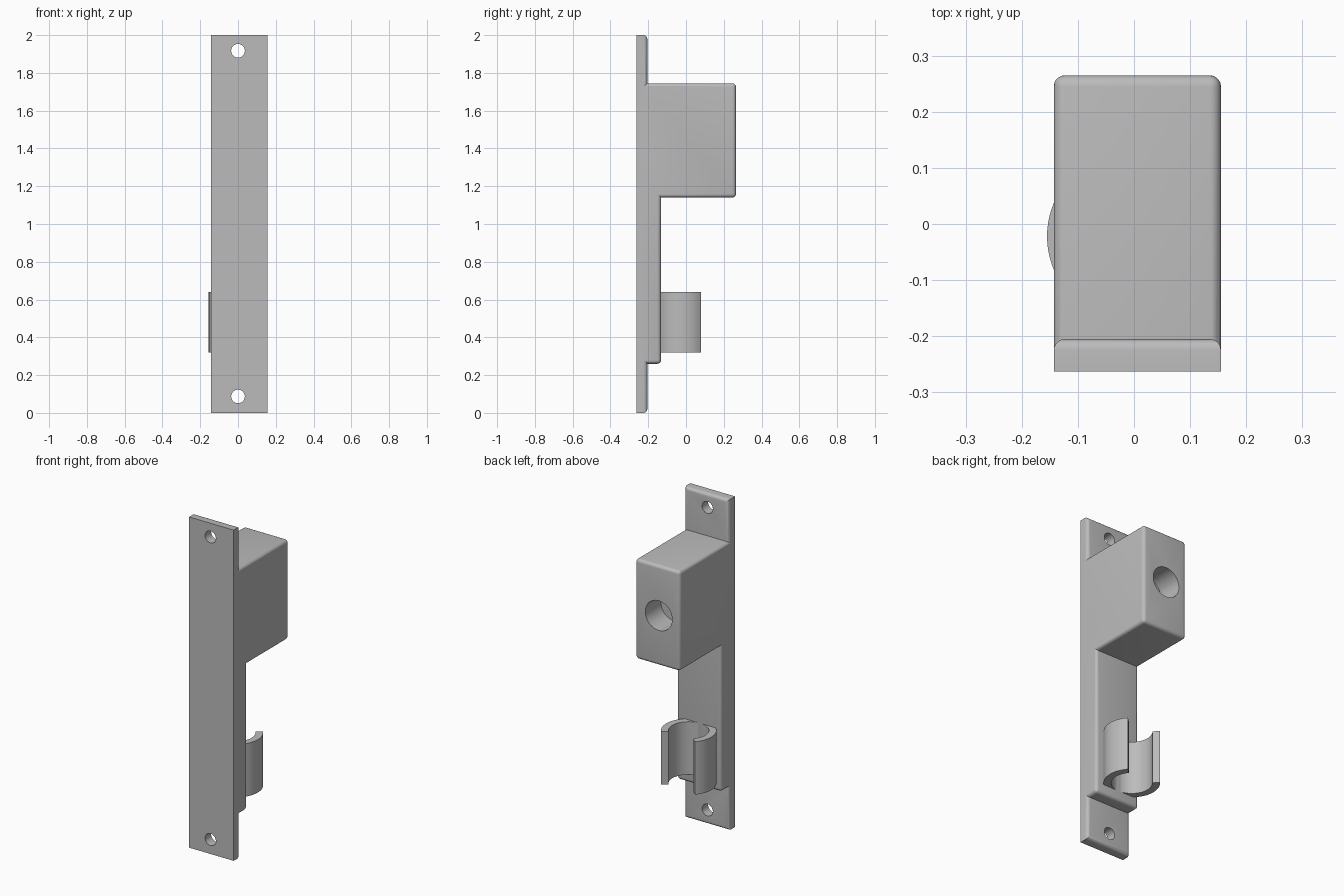
import bpy, bmesh, math
from mathutils import Matrix, Vector

if "Cube" in bpy.data.objects:
    bpy.data.objects.remove(bpy.data.objects["Cube"])

grey = bpy.data.materials.new("plain grey")
grey.use_nodes = True
grey.diffuse_color = (0.5, 0.5, 0.5, 1)
grey.node_tree.nodes["Principled BSDF"].inputs["Base Color"].default_value = (0.5, 0.5, 0.5, 1)

X0, X1 = -0.143, 0.155      # shared side planes
FRONT = -0.263
CX = -0.003                 # axis of holes and clip


def finish(bm, name):
    bmesh.ops.recalc_face_normals(bm, faces=bm.faces)
    mesh = bpy.data.meshes.new(name)
    bm.to_mesh(mesh)
    bm.free()
    mesh.materials.append(grey)
    ob = bpy.data.objects.new(name, mesh)
    bpy.context.collection.objects.link(ob)
    return ob


def block(name, y0, y1, z0, z1, round_corners):
    """Box with rounded back edges, and optionally rounded edges running back."""
    bm = bmesh.new()
    size = Vector((X1 - X0, y1 - y0, z1 - z0))
    centre = Vector(((X0 + X1) / 2, (y0 + y1) / 2, (z0 + z1) / 2))
    bmesh.ops.create_cube(bm, size=1, matrix=Matrix.Translation(centre) @ Matrix.Diagonal(size.to_4d()))

    def wanted(edge):
        at_back = [v.co.y > centre.y for v in edge.verts]
        return all(at_back) or (round_corners and any(at_back))

    bmesh.ops.bevel(bm, geom=[e for e in bm.edges if wanted(e)], offset=0.02,
                    segments=5, profile=0.5, affect='EDGES', clamp_overlap=True)
    return finish(bm, name)


def hole_cutter(name, x, z, radius, y0, y1):
    bm = bmesh.new()
    place = Matrix.Translation((x, (y0 + y1) / 2, z)) @ Matrix.Rotation(math.pi / 2, 4, 'X')
    bmesh.ops.create_cone(bm, cap_ends=True, segments=48, radius1=radius,
                          radius2=radius, depth=y1 - y0, matrix=place)
    return finish(bm, name)


def combine(target, other, operation):
    mod = target.modifiers.new(other.name, 'BOOLEAN')
    mod.operation, mod.object, mod.solver = operation, other, 'EXACT'
    bpy.context.view_layer.objects.active = target
    bpy.ops.object.modifier_apply(modifier=mod.name)
    bpy.data.objects.remove(other)


def smooth(ob):
    bpy.ops.object.select_all(action='DESELECT')
    ob.select_set(True)
    bpy.context.view_layer.objects.active = ob
    bpy.ops.object.shade_smooth_by_angle(angle=math.radians(30))


# Mounting plate, raised spine and holder block in one body
body = block("bracket_body", FRONT, -0.205, 0, 2, False)
combine(body, block("spine", -0.25, -0.132, 0.26, 1.3, True), 'UNION')
combine(body, block("holder", -0.24, 0.265, 1.14, 1.745, True), 'UNION')

# Two screw holes through the plate, one blind socket in the holder
for z in (0.087, 1.917):
    combine(body, hole_cutter("screw_hole", 0, z, 0.036, -0.4, -0.1), 'DIFFERENCE')
combine(body, hole_cutter("socket", CX, 1.443, 0.09, 0.115, 0.4), 'DIFFERENCE')
smooth(body)

# Open C-shaped spring clip, gap facing the back
outer, inner, steps = 0.152, 0.111, 56
tip = math.radians(42)
angles = [tip - (math.pi + 2 * tip) * i / steps for i in range(steps + 1)]
bm = bmesh.new()
rows = []
for a in angles:
    rows.append([bm.verts.new((CX + r * math.cos(a), -0.022 + r * math.sin(a), z))
                 for r, z in ((outer, 0.32), (outer, 0.64), (inner, 0.64), (inner, 0.32))])
for p, q in zip(rows, rows[1:]):
    for k in range(4):
        n = (k + 1) % 4
        bm.faces.new((p[k], p[n], q[n], q[k]))
bm.faces.new(rows[0])
bm.faces.new(rows[-1])
smooth(finish(bm, "spring_clip"))
